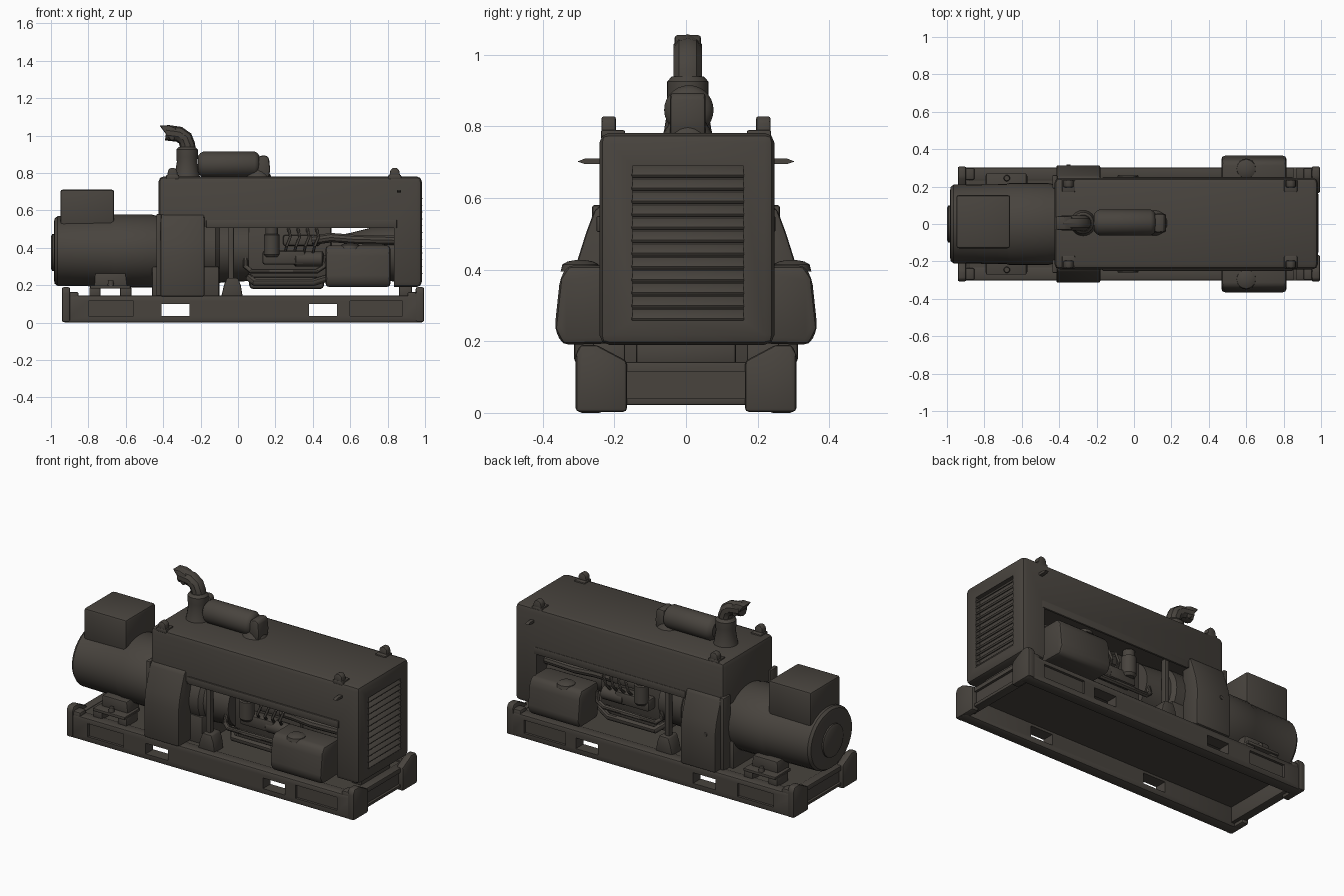
import bpy, bmesh, math
from mathutils import Vector, Matrix

paint = bpy.data.materials.new("dark_brown_grey")
paint.diffuse_color = (0.065, 0.057, 0.048, 1)


def finish(name, bm, bevel=0, segs=2):
    bmesh.ops.recalc_face_normals(bm, faces=bm.faces)
    if bevel:
        sharp = [e for e in bm.edges if e.calc_face_angle(0) > 0.3]
        bmesh.ops.bevel(bm, geom=sharp, offset=bevel, segments=segs, profile=0.5,
                        affect='EDGES', clamp_overlap=True)
    me = bpy.data.meshes.new(name)
    bm.to_mesh(me)
    bm.free()
    me.materials.append(paint)
    ob = bpy.data.objects.new(name, me)
    bpy.context.collection.objects.link(ob)
    return ob


def box(name, x, y, z, bevel=0.008, tilt=0):
    bm = bmesh.new()
    size = (x[1] - x[0], y[1] - y[0], z[1] - z[0])
    mid = Vector((sum(x) / 2, sum(y) / 2, sum(z) / 2))
    m = Matrix.Translation(mid) @ Matrix.Rotation(tilt, 4, 'Y') @ Matrix.Diagonal((*size, 1))
    bmesh.ops.create_cube(bm, size=1, matrix=m)
    return finish(name, bm, bevel)


def prism(name, pts, axis, a, b, bevel=0.008):
    """Extrude a profile along x (points are y,z) or along y (points are x,z)."""
    bm = bmesh.new()
    vs = [bm.verts.new((a, p, q) if axis == 'x' else (p, a, q)) for p, q in pts]
    f = bm.faces.new(vs)
    r = bmesh.ops.extrude_face_region(bm, geom=[f])
    d = (b - a, 0, 0) if axis == 'x' else (0, b - a, 0)
    bmesh.ops.translate(bm, vec=d, verts=[v for v in r['geom'] if isinstance(v, bmesh.types.BMVert)])
    return finish(name, bm, bevel)


def lathe(name, prof, centre, axis='x', n=32, sy=1.0):
    """Rings of (position, radius) along an axis; sy widens the ring in y."""
    bm = bmesh.new()
    rings = []
    for t, r in prof:
        ring = []
        for i in range(n):
            c, s = math.cos(2 * math.pi * i / n) * r, math.sin(2 * math.pi * i / n) * r
            p = (t, c * sy, s) if axis == 'x' else (c, s * sy, t) if axis == 'z' else (c, t, s)
            ring.append(bm.verts.new(Vector(p) + Vector(centre)))
        rings.append(ring)
    for p, q in zip(rings, rings[1:]):
        for i in range(n):
            bm.faces.new((p[i], p[(i + 1) % n], q[(i + 1) % n], q[i]))
    bm.faces.new(rings[0])
    bm.faces.new(rings[-1])
    return finish(name, bm)


def pipe(name, pts, r):
    cu = bpy.data.curves.new(name, 'CURVE')
    cu.dimensions, cu.bevel_depth, cu.bevel_resolution, cu.use_fill_caps = '3D', r, 3, True
    sp = cu.splines.new('POLY')
    sp.points.add(len(pts) - 1)
    for p, co in zip(sp.points, pts):
        p.co = (*co, 1)
    tmp = bpy.data.objects.new(name + "_path", cu)
    bpy.context.collection.objects.link(tmp)
    bpy.context.view_layer.update()
    bm = bmesh.new()
    bm.from_mesh(tmp.evaluated_get(bpy.context.evaluated_depsgraph_get()).to_mesh())
    bpy.data.objects.remove(tmp)
    return finish(name, bm)


def cut(ob, x, y, z):
    c = box("cutter", x, y, z, 0)
    m = ob.modifiers.new("cut", 'BOOLEAN')
    m.operation, m.object, m.solver = 'DIFFERENCE', c, 'EXACT'
    bpy.context.view_layer.objects.active = ob
    bpy.ops.object.modifier_apply(modifier="cut")
    bpy.data.objects.remove(c)


def sy(s, a, b):
    return tuple(sorted((s * a, s * b)))


# skid base: deck, rails with pockets, end beams, corner posts
box("skid_deck", (-0.92, 0.97), (-0.25, 0.25), (0.115, 0.138), 0)
for s in (-1, 1):
    rail = box("skid_rail", (-0.935, 0.99), sy(s, 0.23, 0.303), (0, 0.145), 0.012)
    for a, b in ((-0.41, -0.26), (0.38, 0.53)):
        cut(rail, (a, b), sy(s, 0.2, 0.35), (0.035, 0.1))
    for a, b in ((-0.8, -0.56), (0.6, 0.88)):
        cut(rail, (a, b), sy(s, 0.288, 0.35), (0.035, 0.115))
    for e in (-1, 1):
        o = 0.995 if e > 0 else -0.942
        prism("corner_post", [(s * y, z) for y, z in ((0.165, 0.003), (0.308, 0.003), (0.308, 0.165),
              (0.295, 0.19), (0.25, 0.19), (0.165, 0.145))], 'x', o, o - e * 0.045, 0.01)
        box("post_gusset", tuple(sorted((o - e * 0.03, o - e * 0.09))), sy(s, 0.235, 0.3),
            (0.12, 0.165), 0.012)
for a, b, out in ((0.925, 0.98, 1), (-0.93, -0.875, -1)):
    beam = box("skid_end_beam", (a, b), (-0.25, 0.25), (0.022, 0.142), 0.006)
    cut(beam, (b - 0.015, b + 0.1) if out > 0 else (a - 0.1, a + 0.015), (-0.165, 0.17), (0.04, 0.115))

# hood with open engine bay, louvred end
hood = box("hood", (-0.425, 0.983), (-0.242, 0.247), (0.19, 0.782), 0.028)
cut(hood, (-0.6, 0.835), (-0.4, 0.4), (0.1, 0.515))
cut(hood, (0.955, 1.1), (-0.15, 0.16), (0.258, 0.69))
for i in range(12):
    z = 0.272 + i * 0.0365
    box("louvre", (0.945, 0.988), (-0.152, 0.162), (z - 0.006, z + 0.006), 0.002, math.radians(38))
for s in (-1, 1):
    box("hood_lower_lip", (-0.17, 0.85), sy(s, 0.236, 0.25), (0.505, 0.55), 0.005)
    # curved side covers beside the coupling
    prism("side_cover", [(s * y, z) for y, z in ((0.19, 0.14), (0.312, 0.14), (0.314, 0.36),
          (0.302, 0.43), (0.28, 0.5), (0.256, 0.565), (0.24, 0.58), (0.19, 0.58))], 'x', -0.415, -0.18, 0.01)
    box("cover_flange", (-0.437, -0.41), sy(s, 0.19, 0.262), (0.14, 0.58), 0.006)
    lathe("cover_latch", [(0, 0.014), (0.01, 0.01)], (-0.35, s * 0.308, 0.36), 'y', 12)
    # lifting lugs on the roof, small hood handles
    for x in (-0.35, 0.838):
        prism("lifting_lug", [(x - 0.03, 0.77), (x + 0.03, 0.77), (x + 0.024, 0.815),
              (x + 0.01, 0.828), (x - 0.01, 0.828), (x - 0.024, 0.815)], 'y', s * 0.196, s * 0.236, 0.006)
        box("lug_foot", (x - 0.035, x + 0.035), sy(s, 0.17, 0.238), (0.765, 0.79), 0.006)
    prism("hood_handle", [(s * 0.24, 0.695), (s * 0.283, 0.695), (s * 0.303, 0.702), (s * 0.283, 0.71),
          (s * 0.24, 0.71)], 'x', 0.85, 0.872, 0)
    # side tanks with filler domes
    prism("side_tank", [(s * y, z) for y, z in ((0.17, 0.195), (0.345, 0.19), (0.367, 0.235),
          (0.352, 0.375), (0.33, 0.412), (0.17, 0.412))], 'x', 0.468, 0.815, 0.018)
    lathe("tank_filler", [(0.395, 0.055), (0.415, 0.05), (0.423, 0.035), (0.427, 0.012)],
          (0.6, s * 0.295, 0), 'z', 20)
    # bay post and mount
    box("bay_post", (-0.052, -0.022), sy(s, 0.2, 0.235), (0.14, 0.53), 0.004)
    prism("post_mount", [(-0.09, 0.138), (0.025, 0.138), (0.015, 0.2), (0, 0.24), (-0.06, 0.24),
          (-0.075, 0.2)], 'y', s * 0.17, s * 0.26, 0.008)

# generator body, end cap, terminal box, feet
lathe("generator_body", [(-0.985, 0.15), (-0.98, 0.175), (-0.965, 0.186), (-0.68, 0.19), (-0.665, 0.195),
      (-0.46, 0.195), (-0.44, 0.19), (-0.12, 0.19), (-0.1, 0.17), (0.06, 0.16)], (0, 0, 0.383), sy=1.13)
lathe("generator_end_cap", [(-1.0, 0.085), (-0.993, 0.098), (-0.97, 0.1)], (0, 0, 0.375), n=24)
box("terminal_box", (-0.95, -0.662), (-0.13, 0.155), (0.5, 0.712), 0.014)
box("coupling_base", (-0.46, -0.1), (-0.2, 0.2), (0.13, 0.3), 0.01)
for s in (-1, 1):
    prism("generator_foot", [(-0.77, 0.185), (-0.59, 0.185), (-0.6, 0.265), (-0.765, 0.265)],
          'y', s * 0.1, s * 0.215, 0.008)
    box("foot_plate", (-0.79, -0.575), sy(s, 0.12, 0.27), (0.182, 0.2), 0.004)
    for x in (-0.765, -0.6):
        box("foot_block", (x - 0.03, x + 0.03), sy(s, 0.15, 0.26), (0.135, 0.19), 0.006)
    lathe("foot_bolt", [(0.195, 0.018), (0.225, 0.014)], (-0.68, s * 0.245, 0), 'z', 12)

# engine inside the bay
box("engine_block", (0.04, 0.5), (-0.11, 0.11), (0.24, 0.52), 0.015)
box("oil_pan", (0.06, 0.46), (-0.1, 0.1), (0.18, 0.26), 0.02)
lathe("fan_shroud", [(0.5, 0.09), (0.6, 0.11), (0.72, 0.14), (0.84, 0.15)], (0, 0, 0.37))
box("radiator_support", (0.86, 0.93), (-0.14, 0.14), (0.135, 0.2), 0.01)
for s in (-1, 1):
    lathe("engine_filter", [(0.35, 0.03), (0.365, 0.042), (0.47, 0.042), (0.475, 0.034), (0.51, 0.034)],
          (0.18, s * 0.17, 0), 'z', 20)
    box("injection_pump", (0.13, 0.36), sy(s, 0.1, 0.175), (0.31, 0.385), 0.015)
    box("valve_cover", (0.24, 0.44), sy(s, 0.09, 0.15), (0.41, 0.47), 0.015)
    lathe("starter", [(0.05, 0.03), (0.06, 0.04), (0.2, 0.04), (0.21, 0.025)], (0.25, s * 0.14, 0.34), n=16)
    pipe("lower_pipe", [(0.04, s * 0.16, 0.36), (0.04, s * 0.18, 0.3), (0.07, s * 0.19, 0.275),
         (0.42, s * 0.19, 0.275), (0.46, s * 0.19, 0.3), (0.47, s * 0.19, 0.36)], 0.014)
    pipe("sump_pipe", [(0.06, s * 0.12, 0.24), (0.09, s * 0.17, 0.215), (0.4, s * 0.17, 0.215),
         (0.48, s * 0.14, 0.24)], 0.02)
    pipe("coolant_hose", [(0.4, s * 0.14, 0.44), (0.5, s * 0.17, 0.455), (0.62, s * 0.17, 0.445),
         (0.84, s * 0.15, 0.44)], 0.026)
    for i in range(4):
        x = 0.25 + i * 0.05
        pipe("fuel_line", [(x, s * 0.15, 0.37), (x + 0.01, s * 0.185, 0.41), (x + 0.03, s * 0.18, 0.46),
             (x + 0.02, s * 0.11, 0.5)], 0.008)

# exhaust: muffler, inlet elbow, outlet stack
lathe("muffler", [(-0.215, 0.045), (-0.2, 0.062), (-0.185, 0.069), (0.09, 0.069), (0.105, 0.06),
      (0.115, 0.045)], (0, 0.008, 0.846), n=28)
prism("muffler_inlet", [(0.1, 0.77), (0.165, 0.77), (0.172, 0.82), (0.165, 0.885), (0.145, 0.895),
      (0.11, 0.89)], 'y', -0.045, 0.055, 0.015)
lathe("inlet_foot", [(0.77, 0.075), (0.795, 0.06), (0.82, 0.045)], (0.11, 0.005, 0), 'z', 20)
lathe("stack_base", [(0.77, 0.072), (0.79, 0.066), (0.86, 0.055), (0.885, 0.058), (0.925, 0.058),
      (0.94, 0.044)], (-0.272, 0.005, 0), 'z', 24)
pipe("exhaust_stack", [(-0.27, 0.005, 0.88), (-0.27, 0.005, 0.95), (-0.283, 0.005, 0.985),
     (-0.315, 0.005, 1.007), (-0.385, 0.005, 1.016)], 0.042)
prism("stack_lip", [(-0.42, 1.055), (-0.37, 1.055), (-0.33, 1.04), (-0.34, 0.975), (-0.358, 0.972)],
      'y', -0.032, 0.042, 0.008)

# smooth shading with crisp edges
bpy.ops.object.select_all(action='DESELECT')
for ob in bpy.context.scene.objects:
    ob.select_set(True)
    bpy.context.view_layer.objects.active = ob
bpy.ops.object.shade_smooth_by_angle(angle=math.radians(35))
